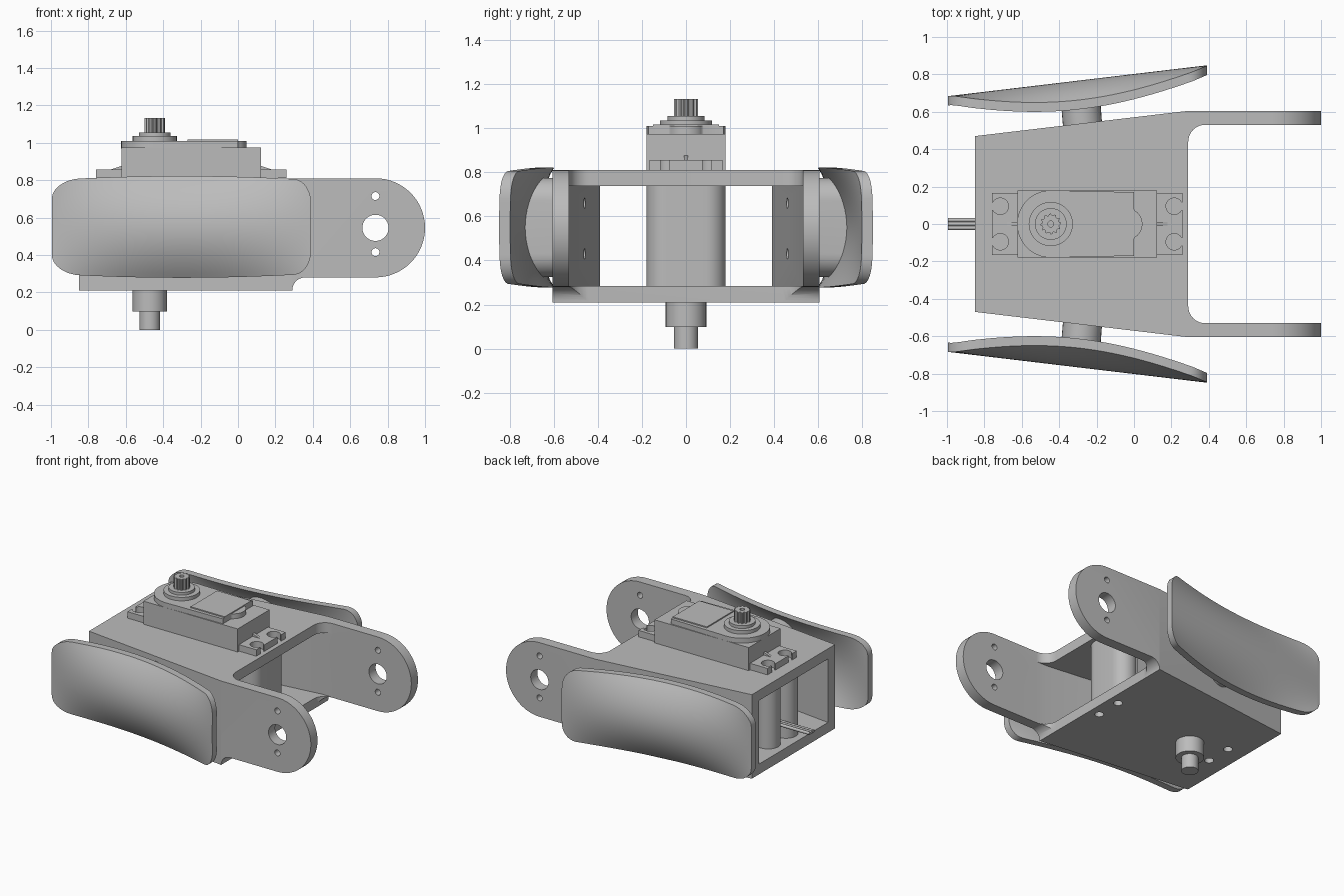
import bpy, bmesh, math
from mathutils import Vector

cube = bpy.data.objects.get("Cube")
if cube:
    bpy.data.objects.remove(cube)

grey = bpy.data.materials.new("plain grey")
grey.use_nodes = True
GREY = (0.5, 0.5, 0.5, 1)
grey.diffuse_color = GREY
grey.node_tree.nodes["Principled BSDF"].inputs["Base Color"].default_value = GREY


def activate(obj):
    bpy.ops.object.select_all(action='DESELECT')
    obj.select_set(True)
    bpy.context.view_layer.objects.active = obj


def finish(name, bm):
    bmesh.ops.recalc_face_normals(bm, faces=bm.faces)
    mesh = bpy.data.meshes.new(name)
    bm.to_mesh(mesh)
    bm.free()
    mesh.materials.append(grey)
    obj = bpy.data.objects.new(name, mesh)
    bpy.context.collection.objects.link(obj)
    return obj


def smooth(obj):
    activate(obj)
    bpy.ops.object.shade_smooth_by_angle(angle=math.radians(35))


def prism(name, pts, lo, hi, axis='Z'):
    """Extrude a flat outline along one axis."""
    place = {'Z': lambda a, b, c: (a, b, c),
             'Y': lambda a, b, c: (a, c, b),
             'X': lambda a, b, c: (c, a, b)}[axis]
    bm = bmesh.new()
    low = [bm.verts.new(place(a, b, lo)) for a, b in pts]
    high = [bm.verts.new(place(a, b, hi)) for a, b in pts]
    bm.faces.new(low)
    bm.faces.new(high)
    for i in range(len(pts)):
        j = (i + 1) % len(pts)
        bm.faces.new((low[i], low[j], high[j], high[i]))
    return finish(name, bm)


def arc(cx, cy, r, a0, a1, n=16):
    return [(cx + r * math.cos(math.radians(a0 + (a1 - a0) * i / n)),
             cy + r * math.sin(math.radians(a0 + (a1 - a0) * i / n))) for i in range(n + 1)]


def disc(cx, cy, r, n=40):
    return arc(cx, cy, r, 0, 360, n)[:-1]


def rect(x0, x1, y0, y1):
    return [(x0, y0), (x1, y0), (x1, y1), (x0, y1)]


def stadium(cx, cy, r, half):
    """Upright slot outline: round ends, total height 2 * half."""
    return arc(cx, cy + half - r, r, 0, 180) + arc(cx, cy - half + r, r, 180, 360)


def cut(obj, cutters, operation='DIFFERENCE'):
    for cutter in cutters:
        activate(obj)
        mod = obj.modifiers.new("cut", 'BOOLEAN')
        mod.object, mod.operation, mod.solver = cutter, operation, 'EXACT'
        bpy.ops.object.modifier_apply(modifier=mod.name)
        bpy.data.objects.remove(cutter)


# Bracket: tapered open box with two rounded arms
half = [(-0.85, -0.47), (0.29, -0.605), (1.02, -0.605), (1.02, -0.53)]
half += arc(0.38, -0.44, 0.09, 270, 180, 10)
bracket = prism("bracket", half + [(x, -y) for x, y in reversed(half)], 0.21, 0.81)
side = [(-0.9, 0.2), (0.29, 0.2)] + arc(0.36, 0.21, 0.07, 180, 90, 10)
side += arc(0.735, 0.545, 0.265, -90, 90, 32) + [(-0.9, 0.82)]
cut(bracket, [prism("side_trim", side, -0.8, 0.8, 'Y')], 'INTERSECT')
cavity = [(-0.9, -0.384), (0.29, -0.53), (0.6, -0.53), (0.6, 0.53), (0.29, 0.53), (-0.9, 0.384)]
holes = [prism("cavity", cavity, 0.283, 0.737)]
for z, r in ((0.545, 0.07), (0.715, 0.021), (0.415, 0.021)):
    holes.append(prism("arm_hole", disc(0.735, z, r), -0.8, 0.8, 'Y'))
for z in (0.43, 0.66):
    holes.append(prism("wall_hole", disc(-0.28, z, 0.025, 24), -0.8, 0.8, 'Y'))
SCREWS = [(x, y) for x in (-0.715, 0.215) for y in (-0.095, 0.095)]
for x, y in SCREWS:
    holes.append(prism("plate_hole", disc(x, y, 0.03, 24), 0.15, 0.25))
cut(bracket, holes)
smooth(bracket)

# Curved side pads, mirrored across the middle
X0, X1, MID = -0.995, 0.39, 0.55


def pad_y(x, z):
    t = (x + 0.28) / 0.7
    sag = 0.095 * max(0, 1 - t * t)
    return 0.683 + 0.119 * (x + 1) - sag * ((z - MID) / 0.26) ** 2


def pad_half_height(x):
    t = (x + 0.3) / 0.7
    h = 0.25 + 0.022 * (1 - t * t)
    for edge, rx, rz in ((x - X0, 0.15, 0.1), (X1 - x, 0.09, 0.12)):
        if edge < rx:
            h -= rz * (1 - math.sqrt(max(0, 1 - (1 - edge / rx) ** 2)))
    return h


def mirror_y(obj):
    activate(obj)
    mod = obj.modifiers.new("mirror", 'MIRROR')
    mod.use_axis = (False, True, False)
    bpy.ops.object.modifier_apply(modifier=mod.name)


bm = bmesh.new()
NX, NZ = 56, 20
layers = []
for offset in (0, 0.05):
    grid = []
    for i in range(NX + 1):
        x = X0 + (X1 - X0) * (1 - math.cos(math.pi * i / NX)) / 2
        h = pad_half_height(x)
        zs = [MID + h * (2 * k / NZ - 1) for k in range(NZ + 1)]
        grid.append([bm.verts.new((x, pad_y(x, z) - offset, z)) for z in zs])
    for i in range(NX):
        for k in range(NZ):
            bm.faces.new((grid[i][k], grid[i + 1][k], grid[i + 1][k + 1], grid[i][k + 1]))
    rim = [c[0] for c in grid] + grid[-1][1:-1]
    rim += [c[-1] for c in reversed(grid)] + grid[0][-2:0:-1]
    layers.append(rim)
outer, inner = layers
for i in range(len(outer)):
    j = (i + 1) % len(outer)
    bm.faces.new((outer[i], outer[j], inner[j], inner[i]))
pads = finish("side_pads", bm)
mirror_y(pads)
smooth(pads)

# Oblong stems joining the pads to the bracket walls
bm = bmesh.new()
outline = stadium(-0.275, MID, 0.105, 0.225)
base = [bm.verts.new((x, 0.525, z)) for x, z in outline]
tip = [bm.verts.new((x - 0.015, pad_y(x, z) - 0.03, z)) for x, z in outline]
bm.faces.new(base)
bm.faces.new(tip)
for i in range(len(base)):
    j = (i + 1) % len(base)
    bm.faces.new((base[i], base[j], tip[j], tip[i]))
stems = finish("pad_stems", bm)
mirror_y(stems)
smooth(stems)

# Motor body, lid and mounting flange
prism("motor_body", rect(-0.622, 0.123, -0.18, 0.18), 0.25, 0.975)
SHAFT = -0.445
lid = arc(SHAFT, 0, 0.18, 90, 270, 32) + [(0, -0.17)]
lid += [(0, -0.08)] + arc(-0.04, 0, 0.085, -60, 60) + [(0, 0.08), (0, 0.17)]
smooth(prism("motor_lid", lid, 0.97, 1.01))
prism("lid_panel", rect(-0.27, 0, -0.15, 0.15), 1.0, 1.018)
flange = prism("mounting_flange", rect(-0.76, 0.26, -0.165, 0.165), 0.811, 0.857)
notches = []
for x, y in SCREWS:
    out = -0.8 if x < 0 else 0.3
    notches.append(prism("screw_notch", disc(x, y, 0.044, 28), 0.8, 0.87))
    notches.append(prism("slot", rect(min(x, out), max(x, out), y - 0.02, y + 0.02), 0.79, 0.88))
cut(flange, notches)
smooth(flange)
for s in (-1, 1):
    mid = -0.25
    rib = [(mid + s * 0.36, 0.85), (mid + s * 0.45, 0.85), (mid + s * 0.36, 0.88)]
    prism("flange_rib", rib, -0.01, 0.01, 'Y')

# Support columns inside the bracket
smooth(prism("front_column", stadium(0.17, 0, 0.09, 0.18), 0.27, 0.75))
for y in (-0.1, 0.1):
    smooth(prism("rear_column", disc(-0.72, y, 0.08), 0.27, 0.75))

# Output shaft rings and toothed spline
for name, r, lo, hi in (("wide_ring", 0.118, 1.0, 1.035), ("narrow_ring", 0.085, 1.03, 1.055)):
    smooth(prism(name, disc(SHAFT, 0, r), lo, hi))
teeth = []
for i in range(48):
    a, r = math.tau * i / 48, 0.055 if i % 4 < 2 else 0.046
    teeth.append((SHAFT + r * math.cos(a), r * math.sin(a)))
spline = prism("spline", teeth, 1.05, 1.133)
cut(spline, [prism("spline_bore", disc(SHAFT, 0, 0.016, 20), 1.09, 1.2)])

# Lower pivot
smooth(prism("lower_boss", disc(-0.472, 0, 0.092), 0.098, 0.22))
smooth(prism("lower_pin", disc(-0.472, 0, 0.055), 0, 0.11))

# Three-strand cable
for y in (-0.021, 0, 0.021):
    smooth(prism("cable_strand", disc(y, 0.4, 0.011, 12), -0.995, -0.6, 'X'))
